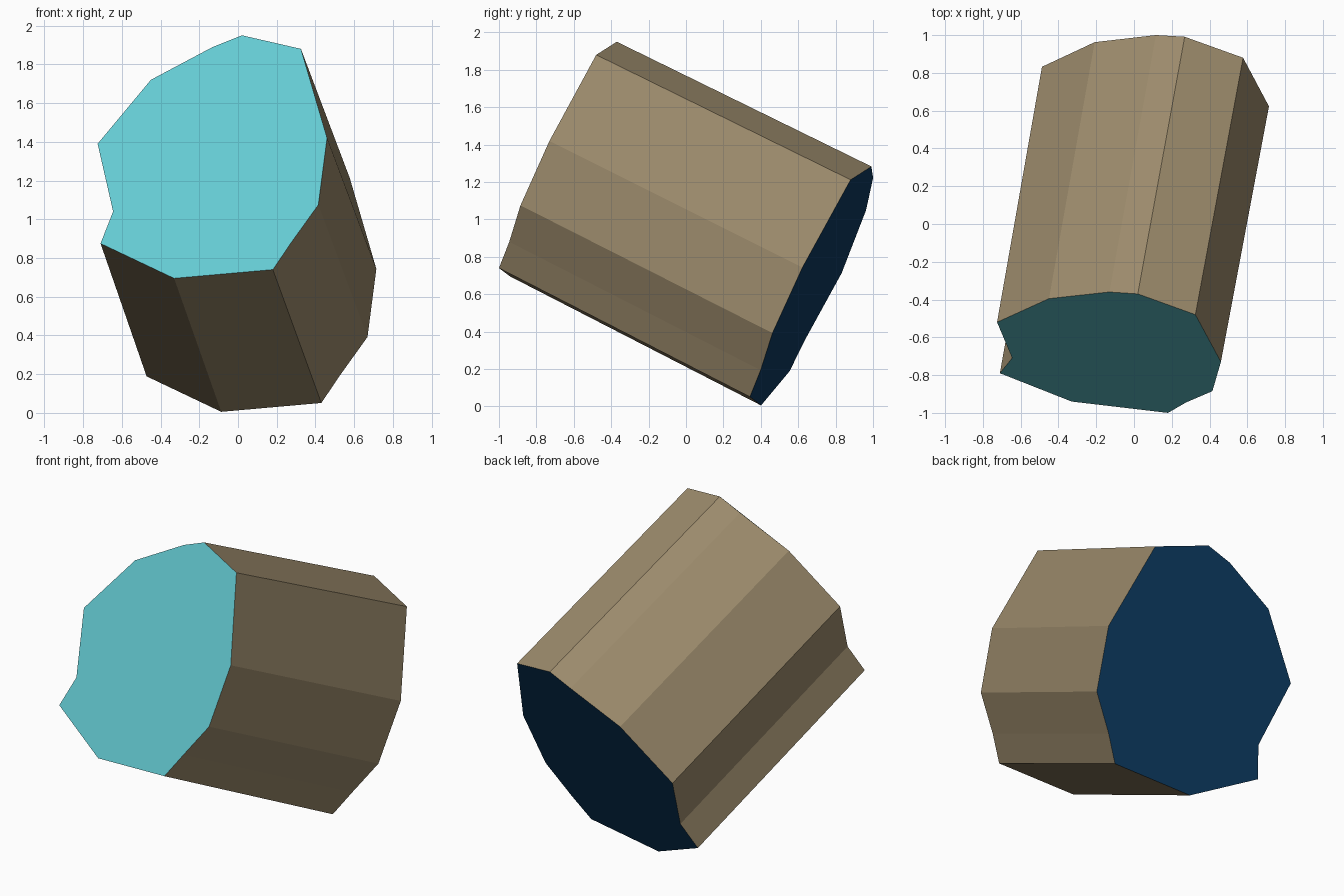
import bpy, bmesh

if "Cube" in bpy.data.objects:
    bpy.data.objects.remove(bpy.data.objects["Cube"])


def srgb(r, g, b):
    def lin(c):
        c /= 255
        return c / 12.92 if c <= 0.04045 else ((c + 0.055) / 1.055) ** 2.4
    return (lin(r), lin(g), lin(b), 1)


def material(name, colour):
    mat = bpy.data.materials.new(name)
    mat.diffuse_color = colour
    mat.use_nodes = True
    mat.node_tree.nodes["Principled BSDF"].inputs["Base Color"].default_value = mat.diffuse_color
    return mat


# Tilted outline of the front end, clockwise from the top, with one notch
outline = [
    (0.02, -0.37, 1.95), (0.325, -0.48, 1.88), (0.46, -0.73, 1.42),
    (0.415, -0.885, 1.075), (0.275, -0.945, 0.88), (0.18, -1.0, 0.74),
    (-0.33, -0.94, 0.695), (-0.71, -0.79, 0.875), (-0.645, -0.71, 1.04),
    (-0.725, -0.52, 1.39), (-0.45, -0.395, 1.72), (-0.13, -0.36, 1.89),
]

# Prism: outline swept back and down, very slightly tapered
bm = bmesh.new()
front = [bm.verts.new(p) for p in outline]
back = [bm.verts.new((x + 0.248 + 0.014 * x, y + 1.33 + 0.016 * z,
                      z - 0.702 + 0.018 * z)) for x, y, z in outline]
n = len(outline)
for i in range(n):
    j = (i + 1) % n
    bm.faces.new((front[i], front[j], back[j], back[i])).material_index = 0

# End caps
bm.faces.new(front[::-1]).material_index = 1
bm.faces.new(back).material_index = 2
bmesh.ops.recalc_face_normals(bm, faces=bm.faces)

mesh = bpy.data.meshes.new("notched_prism")
bm.to_mesh(mesh)
bm.free()
mesh.materials.append(material("tan sides", srgb(156, 139, 108)))
mesh.materials.append(material("cyan front", srgb(100, 201, 209)))
mesh.materials.append(material("dark blue back", srgb(12, 57, 94)))
obj = bpy.data.objects.new("notched_prism", mesh)
bpy.context.collection.objects.link(obj)
